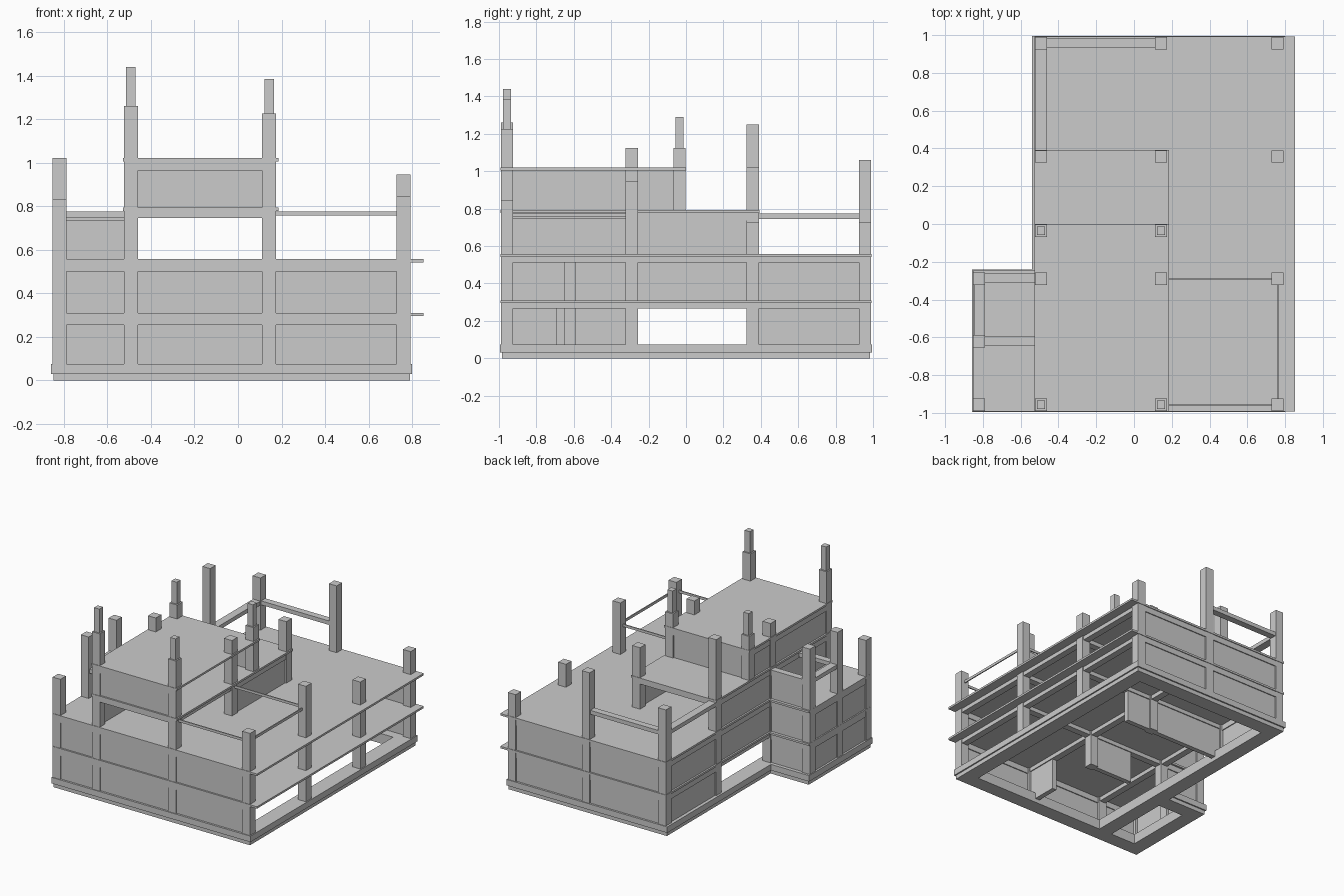
import bpy, bmesh

if "Cube" in bpy.data.objects:
    bpy.data.objects.remove(bpy.data.objects["Cube"])

C = 0.065                                  # column width
X0, X1, X2, XW = -0.492, 0.143, 0.76, -0.82  # grid lines, XW = side wing
Y0, YW, Y1, Ym, Y2, Y3 = -0.957, -0.62, -0.29, -0.035, 0.357, 0.957
F1, F2, F3, F4 = 0.31, 0.557, 0.793, 1.02    # slab tops


def box(name, x0, x1, y0, y1, z0, z1):
    bm = bmesh.new()
    bmesh.ops.create_cube(bm, size=1)
    for v in bm.verts:
        v.co = ((x0 + x1) / 2 + v.co.x * (x1 - x0),
                (y0 + y1) / 2 + v.co.y * (y1 - y0),
                (z0 + z1) / 2 + v.co.z * (z1 - z0))
    return finish(name, bm)


def finish(name, bm):
    me = bpy.data.meshes.new(name)
    bm.to_mesh(me)
    bm.free()
    ob = bpy.data.objects.new(name, me)
    bpy.context.collection.objects.link(ob)
    return ob


def prism(name, pts, z0, z1):
    bm = bmesh.new()
    f = bm.faces.new([bm.verts.new((x, y, z0)) for x, y in pts])
    r = bmesh.ops.extrude_face_region(bm, geom=[f])
    for v in r["geom"]:
        if isinstance(v, bmesh.types.BMVert):
            v.co.z = z1
    bmesh.ops.recalc_face_normals(bm, faces=bm.faces[:])
    return finish(name, bm)


def span(name, a, b, w, z0, z1, off=(0, 0)):
    """Straight bar between two grid points, trimmed at the columns."""
    (xa, ya), (xb, yb) = a, b
    h = C / 2
    ox, oy = off
    if abs(xa - xb) < 1e-6:
        lo, hi = sorted((ya, yb))
        return box(name, xa - w / 2 + ox, xa + w / 2 + ox, lo + h, hi - h, z0, z1)
    lo, hi = sorted((xa, xb))
    return box(name, lo + h, hi - h, ya - w / 2 + oy, ya + w / 2 + oy, z0, z1)


def walled_bay(a, b, bottom, top, off=(0, 0)):
    span("edge_beam", a, b, 0.05, top - 0.042, top, off)
    span("wall_panel", a, b, 0.036, bottom, top - 0.042, off)


# Foundation: perimeter beams with a stepped footing underneath
for name, z0, z1, g in (("footing", 0, 0.03, 0.0), ("ground_beam", 0.03, 0.075, 0.01)):
    w = 0.11 + g
    l, r, wl = -0.53 - g, 0.79 + g, -0.848 - g
    f, b, wb = -0.985 - g, 0.985 + g, -0.25 + g
    box(name + "_front", wl, r, f, f + w, z0, z1)
    box(name + "_right", r - w, r, f + w, b, z0, z1)
    box(name + "_back", l, r - w, b - w, b, z0, z1)
    box(name + "_left", l, l + w, f + w, b - w, z0, z1)
    box(name + "_wing_left", wl, wl + w, f + w, wb, z0, z1)
    box(name + "_wing_back", wl + w, l, wb - w, wb, z0, z1)

# Columns (x, y, top)
columns = [
    (X0, Y0, 1.26), (X1, Y0, 1.225), (X2, Y0, 0.845),
    (X0, Y1, 1.125), (X1, Y1, 1.125), (X2, Y1, 0.945),
    (X0, Y2, 1.25), (X1, Y2, 1.02), (X2, Y2, 0.73),
    (X0, Y3, 0.95), (X1, Y3, 1.06), (X2, Y3, 0.73),
    (XW, Y0, 0.83), (XW, YW, 1.02), (XW, Y1, 1.02),
]
for x, y, top in columns:
    box("column", x - C / 2, x + C / 2, y - C / 2, y + C / 2, 0.03, top)
for x in (X0, X1):
    box("upper_column", x - C / 2, x + C / 2, Ym - C / 2, Ym + C / 2, F3, 1.125)

# Narrow starter columns above the tall ones
for x, y, z0, z1 in ((X0, Y0, 1.26, 1.44), (X1, Y0, 1.225, 1.385),
                     (X0, Ym, 1.125, 1.29), (X1, Ym, 1.125, 1.29)):
    box("starter_column", x - .022, x + .022, y - .022, y + .022, z0, z1)

# Floor slabs
outline = [(-0.853, -0.993), (0.853, -0.993), (0.853, 0.993),
           (-0.528, 0.993), (-0.528, -0.245), (-0.853, -0.245)]
for z in (F1, F2):
    prism("floor_slab", outline, z - 0.015, z)
box("third_slab", -0.528, 0.185, -0.993, 0.393, F3 - 0.015, F3)
box("roof_slab", -0.528, 0.185, -0.993, 0.0, F4 - 0.015, F4)

# Walls of the two full storeys
for bottom, top in ((0.075, F1 - 0.015), (F1, F2 - 0.015)):
    for a, b in ((XW, X0), (X0, X1), (X1, X2)):
        walled_bay((a, Y0), (b, Y0), bottom, top, (0, -0.005))
    for a, b in ((X0, X1), (X1, X2)):
        walled_bay((a, Y3), (b, Y3), bottom, top, (0, 0.005))
    walled_bay((X0, Y2), (X0, Y3), bottom, top, (-0.005, 0))
    walled_bay((XW, Y1), (X0, Y1), bottom, top, (0, 0.005))
    for a, b in ((Y0, YW), (YW, Y1)):
        walled_bay((XW, a), (XW, b), bottom, top, (-0.005, 0))
    # beams under the slab along the inner grid
    for x in (X1, X2):
        for a, b in ((Y0, Y1), (Y1, Y2), (Y2, Y3)):
            span("inner_beam", (x, a), (x, b), 0.05, top - 0.03, top)
    for y in (Y1, Y2):
        for a, b in ((X0, X1), (X1, X2)):
            span("inner_beam", (a, y), (b, y), 0.05, top - 0.03, top)
    span("inner_beam", (X0, Y0), (X0, Y1), 0.05, top - 0.03, top)
span("left_beam", (X0, Y1), (X0, Y2), 0.05, 0.265, F1 - 0.015)
walled_bay((X0, Y1), (X0, Y2), F1, F2 - 0.015, (-0.005, 0))

# Ground floor partitions
z = F1 - 0.045
span("partition", (X0, Y2), (X1, Y2), 0.036, 0.03, z)
box("partition_stub", X1 + C / 2, 0.37, Y2 - 0.018, Y2 + 0.018, 0.03, z)
box("partition_stub", X1 - 0.018, X1 + 0.018, Y0 + C / 2, -0.69, 0.03, z)
box("partition_stub", -0.2, X1 - C / 2, Y1 - 0.018, Y1 + 0.018, 0.03, z)

# Third storey: left wall, right wall behind, wing wall
walled_bay((X0, Y0), (X0, Y1), F2, F3 - 0.015, (-0.005, 0))
walled_bay((X0, Y1), (X0, Y2), F2, F3 - 0.015, (-0.005, 0))
walled_bay((X1, Y1), (X1, Y2), F2, F3 - 0.015, (0.005, 0))
walled_bay((XW, Y1), (X0, Y1), F2, 0.775, (0, 0.005))
for y in (Y0, Y2):
    span("third_beam", (X0, y), (X1, y), 0.06, 0.745, F3 - 0.015)
span("third_beam", (X1, Y0), (X1, Y1), 0.05, 0.745, F3 - 0.015)

# Open tie beams at the third level
span("wing_beam", (XW, YW), (XW, Y1), 0.055, 0.745, 0.775)
span("wing_beam", (XW, YW), (X0, YW), 0.05, 0.745, 0.775)
span("back_beam", (X0, Y3), (X1, Y3), 0.05, 0.745, 0.775)
span("back_beam", (X0, Y2), (X0, Y3), 0.06, 0.745, 0.775)
for a, b in (((X1, Y0), (X2, Y0)), ((X1, Y1), (X2, Y1)), ((X2, Y0), (X2, Y1))):
    span("thin_rail", a, b, 0.008, 0.756, 0.775)

# Fourth storey walls, open to the right
walled_bay((X0, Y0), (X1, Y0), F3, F4 - 0.015, (0, -0.005))
walled_bay((X0, Ym), (X1, Ym), F3, F4 - 0.015, (0, 0.005))
walled_bay((X0, Y0), (X0, Y1), F3, F4 - 0.015, (-0.005, 0))
walled_bay((X0, Y1), (X0, Ym), F3, F4 - 0.015, (-0.005, 0))
